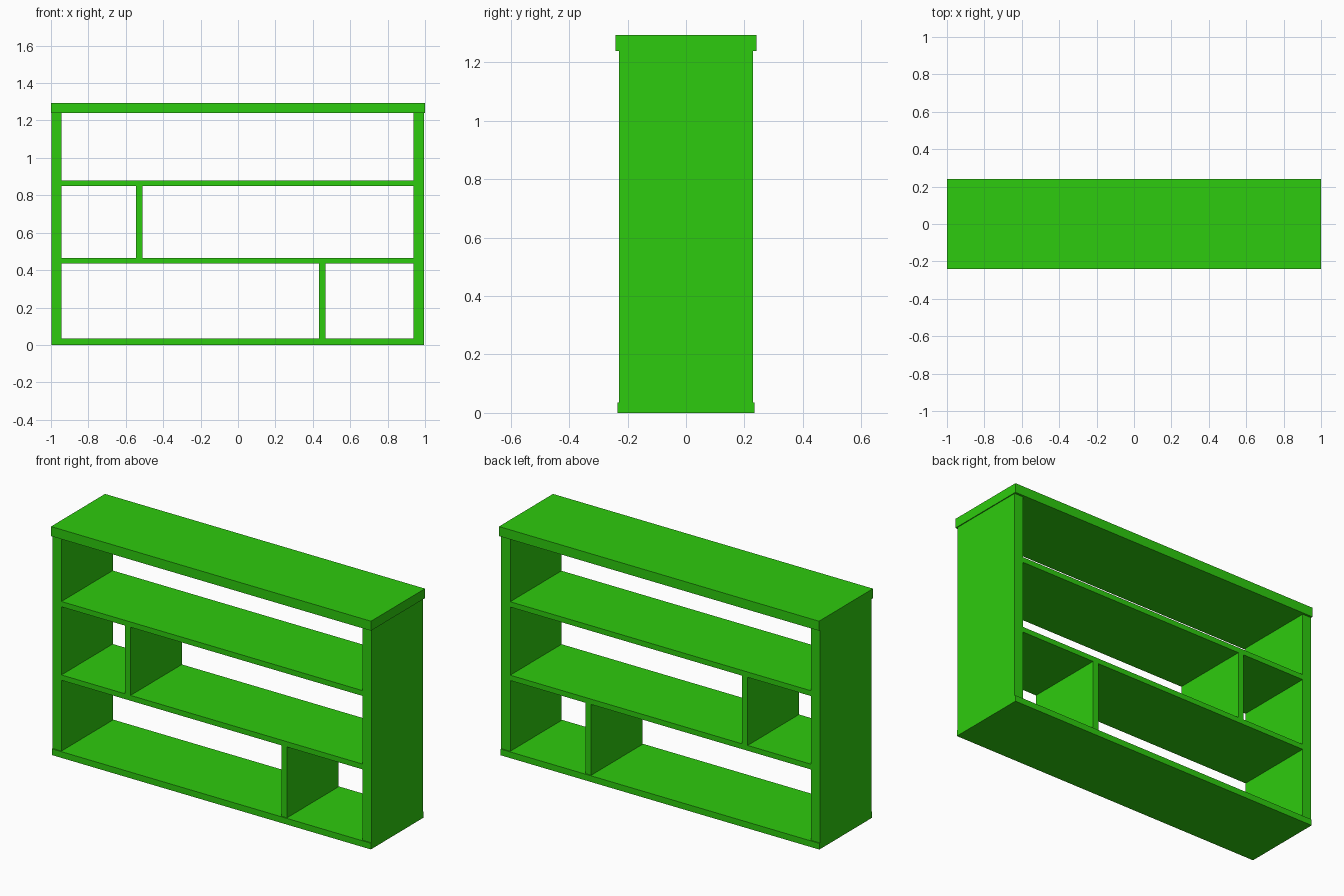
import bpy

cube = bpy.data.objects.get("Cube")
if cube:
    bpy.data.objects.remove(cube, do_unlink=True)

# Single painted finish
green = bpy.data.materials.new("bright_green")
green.use_nodes = True
colour = (0.027, 0.597, 0.0044, 1)
green.diffuse_color = colour
green.node_tree.nodes["Principled BSDF"].inputs["Base Color"].default_value = colour


def board(name, x, y, z):
    """Box spanning the given (low, high) ranges."""
    spans = (x, y, z)
    bpy.ops.mesh.primitive_cube_add(size=1, location=[(a + b) / 2 for a, b in spans])
    ob = bpy.context.object
    ob.name = name
    ob.scale = [b - a for a, b in spans]
    bpy.ops.object.transform_apply(location=False, rotation=False, scale=True)
    ob.data.materials.append(green)
    return ob


DEPTH = (-0.229, 0.229)
BASE_TOP, TOP_BOTTOM = 0.035, 1.239
LOW_SHELF, HIGH_SHELF = (0.435, 0.465), (0.85, 0.88)
INNER = (-0.943, 0.938)

# Overhanging top and base boards
board("top_board", (-1, 1), (-0.241, 0.241), (TOP_BOTTOM, 1.293))
board("base_board", (-0.998, 0.995), (-0.235, 0.235), (0, BASE_TOP))

# Side panels
board("right_side_panel", (-0.998, INNER[0]), DEPTH, (BASE_TOP, TOP_BOTTOM))
board("left_side_panel", (INNER[1], 0.995), DEPTH, (BASE_TOP, TOP_BOTTOM))

# Shelves
board("lower_shelf", INNER, DEPTH, LOW_SHELF)
board("upper_shelf", INNER, DEPTH, HIGH_SHELF)

# Upright dividers
board("lower_divider", (0.432, 0.467), DEPTH, (BASE_TOP, LOW_SHELF[0]))
board("upper_divider", (-0.546, -0.511), DEPTH, (LOW_SHELF[1], HIGH_SHELF[0]))
